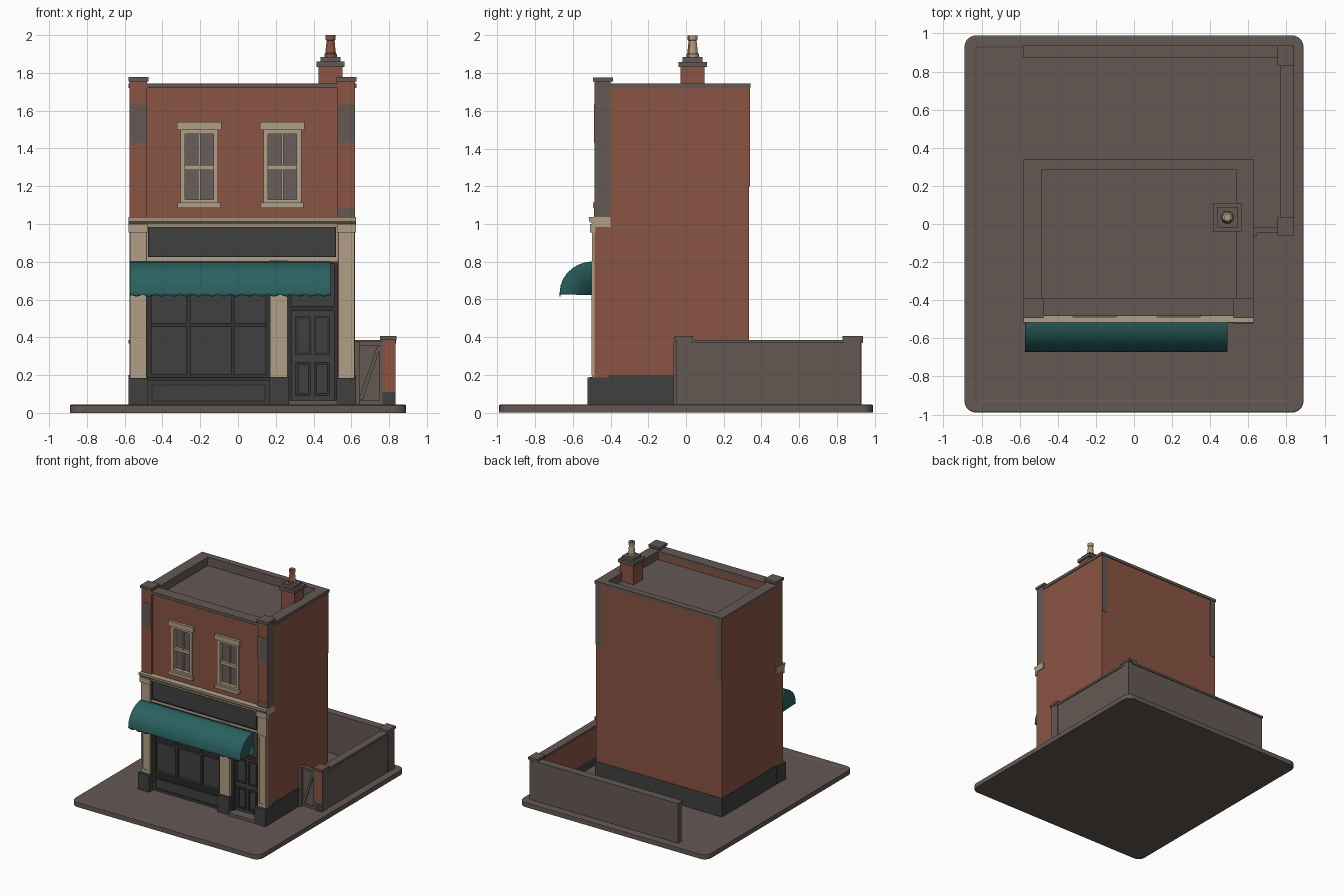
import bpy, bmesh, math
from mathutils import Vector

if "Cube" in bpy.data.objects:
    bpy.data.objects.remove(bpy.data.objects["Cube"])


def material(name, r, g, b):
    lin = [((c / 255 + 0.055) / 1.055) ** 2.4 for c in (r, g, b)]
    m = bpy.data.materials.new(name)
    m.diffuse_color = (*lin, 1)
    m.use_nodes = True
    m.node_tree.nodes["Principled BSDF"].inputs["Base Color"].default_value = m.diffuse_color
    return m


BRICK = material("red brick", 138, 84, 67)
STONE = material("grey brown stone", 100, 89, 84)
CREAM = material("cream paint", 176, 159, 134)
DARK = material("charcoal paint", 64, 64, 65)
FRAME = material("dark frame", 52, 52, 53)
TEAL = material("teal canvas", 42, 97, 95)
GLASS = material("dusty glass", 106, 94, 92)


def make(name, bm, *mats, rule=None):
    bmesh.ops.recalc_face_normals(bm, faces=bm.faces)
    if rule:
        for f in bm.faces:
            f.material_index = rule(f.calc_center_median(), f.normal)
    me = bpy.data.meshes.new(name)
    bm.to_mesh(me)
    bm.free()
    ob = bpy.data.objects.new(name, me)
    bpy.context.collection.objects.link(ob)
    for m in mats:
        me.materials.append(m)
    return ob


def box(name, x, y, z, *mats, rule=None, cut=None):
    bm = bmesh.new()
    bmesh.ops.create_cube(bm, size=1)
    for v in bm.verts:
        v.co = [r[0] + (c + 0.5) * (r[1] - r[0]) for c, r in zip(v.co, (x, y, z))]
    if cut:  # extra horizontal edge loop for a colour change
        bmesh.ops.bisect_plane(bm, geom=bm.verts[:] + bm.edges[:] + bm.faces[:],
                               plane_co=(0, 0, cut), plane_no=(0, 0, 1))
    return make(name, bm, *mats, rule=rule)


def frame(name, x, z, y, w, mat):
    """Rectangular frame of four bars."""
    for s, xr, zr in (("left", (x[0], x[0] + w), z), ("right", (x[1] - w, x[1]), z),
                      ("top", (x[0] + w, x[1] - w), (z[1] - w, z[1])),
                      ("bottom", (x[0] + w, x[1] - w), (z[0], z[0] + w))):
        box(f"{name}_{s}", xr, y, zr, mat)


def prism(name, profile, x0, x1, mat):
    """Extrude a (y, z) profile along x."""
    bm = bmesh.new()
    f = bm.faces.new([bm.verts.new((x0, y, z)) for y, z in profile])
    r = bmesh.ops.extrude_face_region(bm, geom=[f])
    for v in r["geom"]:
        if isinstance(v, bmesh.types.BMVert):
            v.co.x = x1
    return make(name, bm, mat)


# Ground slab with rounded corners and shallow kerb line
bm = bmesh.new()
bmesh.ops.create_cube(bm, size=1)
for v in bm.verts:
    v.co = (v.co.x * 1.78, v.co.y * 1.98, (v.co.z + 0.5) * 0.04)
up = [e for e in bm.edges if abs(e.verts[0].co.z - e.verts[1].co.z) > 0.01]
bmesh.ops.bevel(bm, geom=up, offset=0.06, segments=5, profile=0.5, affect='EDGES')
top = [f for f in bm.faces if f.normal.z > 0.9]
bmesh.ops.inset_region(bm, faces=top, thickness=0.008, depth=0)
bmesh.ops.translate(bm, vec=(0, 0, 0.004), verts=top[0].verts)
bmesh.ops.inset_region(bm, faces=top, thickness=0.05, depth=0)
bmesh.ops.inset_region(bm, faces=top, thickness=0.006, depth=-0.003)
make("ground_slab", bm, STONE)

# Main block, with stone flat roof
XL, XR, YB = -0.575, 0.62, 0.335
box("main_block", (XL, XR), (-0.40, YB), (0.04, 1.67), BRICK, STONE,
    rule=lambda c, n: int(n.z > 0.5))
box("wall_plinth", (XL - 0.004, XR + 0.004), (-0.41, YB + 0.004), (0.03, 0.2), DARK)

# Parapets: brick outside, stone inside, stone coping
inward = lambda c, n: int(n.dot(Vector((0.02, -0.03, c.z)) - c) > 0)
for s, x, y in (("left", (XL, -0.49), (-0.40, YB)), ("right", (0.54, XR), (-0.40, YB)),
                ("rear", (-0.49, 0.54), (0.29, YB))):
    box(f"parapet_{s}", x, y, (1.66, 1.722), BRICK, STONE, rule=inward)
for s, x, y in (("left", (-0.58, -0.485), (-0.40, 0.342)), ("right", (0.535, 0.627), (-0.40, 0.342)),
                ("rear", (-0.485, 0.535), (0.287, 0.342)), ("front", (-0.485, 0.535), (-0.483, -0.388))):
    box(f"coping_{s}", x, y, (1.72, 1.745), STONE)

# Upper front wall with two window openings
wall = box("upper_front_wall", (-0.485, 0.535), (-0.465, -0.39), (0.97, 1.722), BRICK)
WINDOWS = (-0.205, 0.235)
for cx in WINDOWS:
    cutter = box("window_cutter", (cx - 0.095, cx + 0.095), (-0.6, -0.42), (1.105, 1.50), BRICK)
    cutter.hide_render = True
    mod = wall.modifiers.new("opening", 'BOOLEAN')
    mod.object, mod.solver = cutter, 'EXACT'
    bpy.context.view_layer.objects.active = wall
    bpy.ops.object.modifier_apply(modifier=mod.name)
    bpy.data.objects.remove(cutter)

# Sash windows
for i, cx in enumerate(WINDOWS):
    n = f"sash_window_{i + 1}"
    box(n + "_glass", (cx - 0.095, cx + 0.095), (-0.44, -0.415), (1.105, 1.50), GLASS)
    frame(n + "_frame", (cx - 0.10, cx + 0.10), (1.105, 1.50), (-0.473, -0.42), 0.024, CREAM)
    box(n + "_mid_rail", (cx - 0.08, cx + 0.08), (-0.463, -0.42), (1.287, 1.312), CREAM)
    box(n + "_bar", (cx - 0.006, cx + 0.006), (-0.452, -0.42), (1.12, 1.49), CREAM)
    box(n + "_lintel", (cx - 0.118, cx + 0.118), (-0.487, -0.45), (1.497, 1.54), CREAM)
    box(n + "_sill", (cx - 0.115, cx + 0.112), (-0.492, -0.45), (1.085, 1.113), CREAM)

# Corner piers, cream shop pilasters, charcoal bases, worn render patches
for s, x0, x1 in (("left", XL, -0.482), ("right", 0.528, XR)):
    box(f"corner_pier_{s}", (x0, x1), (-0.485, -0.40), (0.04, 1.76), BRICK, STONE, cut=0.99,
        rule=lambda c, n: int(n.x > 0.5 and c.z > 0.99 and c.x > 0))
    box(f"pier_cap_{s}", (x0 - 0.006, x1 + 0.008), (-0.494, -0.388), (1.755, 1.777), STONE)
    box(f"shop_pilaster_{s}", (x0 + 0.004, x1 - 0.002), (-0.497, -0.48), (0.18, 0.99), CREAM)
    frame(f"pilaster_panel_{s}", (x0 + 0.008, x1 - 0.008), (0.2, 0.8), (-0.501, -0.49), 0.014, CREAM)
    box(f"pilaster_base_{s}", (x0 - 0.006, x1 + 0.006), (-0.522, -0.40), (0.035, 0.185), DARK)
    box(f"console_{s}", (x0 - 0.004, x1 + 0.004), (-0.508, -0.48), (0.955, 1.0), CREAM)
    box(f"render_patch_{s}", (x0, x1), (-0.488, -0.48), (1.43, 1.635), STONE)
    cx = XL if s == "left" else XR - 0.05
    box(f"rear_render_patch_{s}", (cx, cx + 0.05), (YB - 0.01, YB + 0.003), (1.2, 1.72), STONE)
box("render_patch_low", (0.528, XR), (-0.488, -0.48), (1.03, 1.085), STONE)
box("middle_pilaster", (0.17, 0.262), (-0.49, -0.40), (0.18, 0.81), CREAM)
box("middle_pilaster_base", (0.163, 0.27), (-0.51, -0.40), (0.035, 0.19), DARK)

# Fascia sign board and cornice
box("fascia_backing", (-0.485, 0.53), (-0.482, -0.40), (0.80, 0.99), CREAM)
box("fascia_board", (-0.472, 0.515), (-0.488, -0.47), (0.83, 0.98), DARK)
frame("fascia_trim", (-0.476, 0.519), (0.826, 0.984), (-0.493, -0.47), 0.008, FRAME)
prism("shop_cornice", [(-0.40, 0.985), (-0.493, 0.985), (-0.497, 1.0), (-0.512, 1.013),
                       (-0.516, 1.036), (-0.40, 1.036)], -0.581, 0.626, CREAM)

# Shop window
box("shop_glass", (-0.482, 0.17), (-0.44, -0.40), (0.18, 0.81), DARK)
frame("shop_window_frame", (-0.482, 0.17), (0.18, 0.81), (-0.468, -0.42), 0.024, FRAME)
for i, x in enumerate((-0.262, -0.028)):
    box(f"shop_mullion_{i + 1}", (x - 0.01, x + 0.01), (-0.462, -0.42), (0.19, 0.80), FRAME)
box("shop_transom", (-0.47, 0.16), (-0.460, -0.42), (0.455, 0.475), FRAME)
box("stall_riser", (-0.482, 0.17), (-0.468, -0.40), (0.035, 0.18), DARK)
box("stall_riser_sill", (-0.482, 0.17), (-0.488, -0.42), (0.172, 0.19), FRAME)
frame("stall_riser_panel", (-0.46, 0.15), (0.055, 0.155), (-0.475, -0.46), 0.012, FRAME)

# Shop door
box("door_leaf", (0.262, 0.53), (-0.435, -0.40), (0.04, 0.81), DARK)
frame("door_frame", (0.262, 0.53), (0.04, 0.81), (-0.465, -0.42), 0.022, FRAME)
box("door_head", (0.28, 0.51), (-0.46, -0.42), (0.54, 0.565), FRAME)
for i, x in enumerate((0.305, 0.405)):
    frame(f"door_light_{i + 1}", (x, x + 0.08), (0.31, 0.51), (-0.444, -0.43), 0.014, FRAME)
    box(f"door_pane_{i + 1}", (x + 0.014, x + 0.066), (-0.439, -0.43), (0.324, 0.496), GLASS if i > 5 else DARK)
    frame(f"door_panel_{i + 1}", (x, x + 0.08), (0.09, 0.27), (-0.444, -0.43), 0.014, FRAME)
box("door_step", (0.268, 0.522), (-0.52, -0.42), (0.035, 0.065), STONE)

# Curved awning with scalloped valance and closed ends
bm = bmesh.new()
X0, X1, N, ROWS = -0.57, 0.488, 64, 7
cols = []
for i in range(N + 1):
    x = X0 + (X1 - X0) * i / N
    col = [bm.verts.new((x, -0.487 - 0.18 * math.cos(a), 0.637 + 0.163 * math.sin(a)))
           for a in (math.pi / 2 * (1 - j / ROWS) for j in range(ROWS + 1))]
    drop = 0.616 + 0.012 * (1 - math.sin(math.pi * (i % 4) / 4))
    col.append(bm.verts.new((x, -0.669, drop)))
    cols.append(col)
for a, b in zip(cols, cols[1:]):
    for j in range(ROWS + 1):
        bm.faces.new((a[j], a[j + 1], b[j + 1], b[j]))
for col in (cols[0], cols[-1]):
    bm.faces.new(col + [bm.verts.new((col[0].co.x, -0.487, 0.622))])
awning = make("awning", bm, TEAL)
mod = awning.modifiers.new("thickness", 'SOLIDIFY')
mod.thickness, mod.offset = 0.005, 0
bpy.context.view_layer.objects.active = awning
awning.select_set(True)
bpy.ops.object.shade_smooth_by_angle(angle=math.radians(30))

# Chimney stack and pot
CX, CY = 0.49, 0.035
for n, r, z0, z1, m in (("stack", 0.064, 1.66, 1.835, BRICK), ("collar", 0.075, 1.832, 1.86, STONE),
                        ("cap", 0.053, 1.86, 1.885, STONE)):
    box(f"chimney_{n}", (CX - r, CX + r), (CY - r, CY + r), (z0, z1), m)
bm = bmesh.new()
rings = [(0.033, 1.88), (0.033, 1.9), (0.028, 1.905), (0.021, 1.972), (0.026, 1.975), (0.026, 2.0),
         (0.016, 2.0), (0.016, 1.93)]
loops = [[bm.verts.new((CX + r * math.cos(k * math.pi / 6), CY + r * math.sin(k * math.pi / 6), z))
          for k in range(12)] for r, z in rings]
for a, b in zip(loops, loops[1:]):
    for k in range(12):
        bm.faces.new((a[k], a[(k + 1) % 12], b[(k + 1) % 12], b[k]))
bm.faces.new(loops[-1])
make("chimney_pot", bm, CREAM, BRICK, rule=lambda c, n: int(c.y < CY - 0.012))

# Yard walls: brick on the front and inner faces of the side wall, charcoal foot
yard = lambda c, n: (2 if c.z < 0.11 else 1) if (n.y < -0.5 or n.x < -0.5) else 0
box("yard_wall_side", (0.778, 0.828), (0.0, 0.9), (0.035, 0.37), STONE, BRICK, DARK, rule=yard, cut=0.11)
box("yard_wall_side_coping", (0.768, 0.836), (0.0, 0.88), (0.368, 0.386), STONE)
box("yard_wall_rear", (-0.575, 0.8), (0.88, 0.93), (0.035, 0.37), STONE)
box("yard_wall_rear_coping", (-0.58, 0.8), (0.872, 0.938), (0.368, 0.386), STONE)
for s, y0, y1 in (("front", -0.05, 0.025), ("rear", 0.84, 0.925)):
    box(f"yard_post_{s}", (0.766, 0.834), (y0, y1), (0.035, 0.39), STONE, BRICK, DARK, rule=yard, cut=0.11)
    box(f"yard_post_cap_{s}", (0.753, 0.84), (y0 - 0.01, y1 + 0.012), (0.385, 0.406), STONE)

# Side gate with diagonal brace
box("gate_panel", (0.62, 0.77), (-0.035, -0.02), (0.045, 0.375), STONE)
frame("gate_frame", (0.622, 0.768), (0.045, 0.378), (-0.047, -0.015), 0.02, STONE)
box("gate_post", (0.62, 0.642), (-0.065, -0.03), (0.04, 0.378), STONE)
brace = box("gate_brace", (-0.01, 0.01), (-0.044, -0.03), (-0.15, 0.15), STONE)
brace.location = (0.698, 0, 0.212)
brace.rotation_euler.y = math.atan2(0.1, 0.29)
